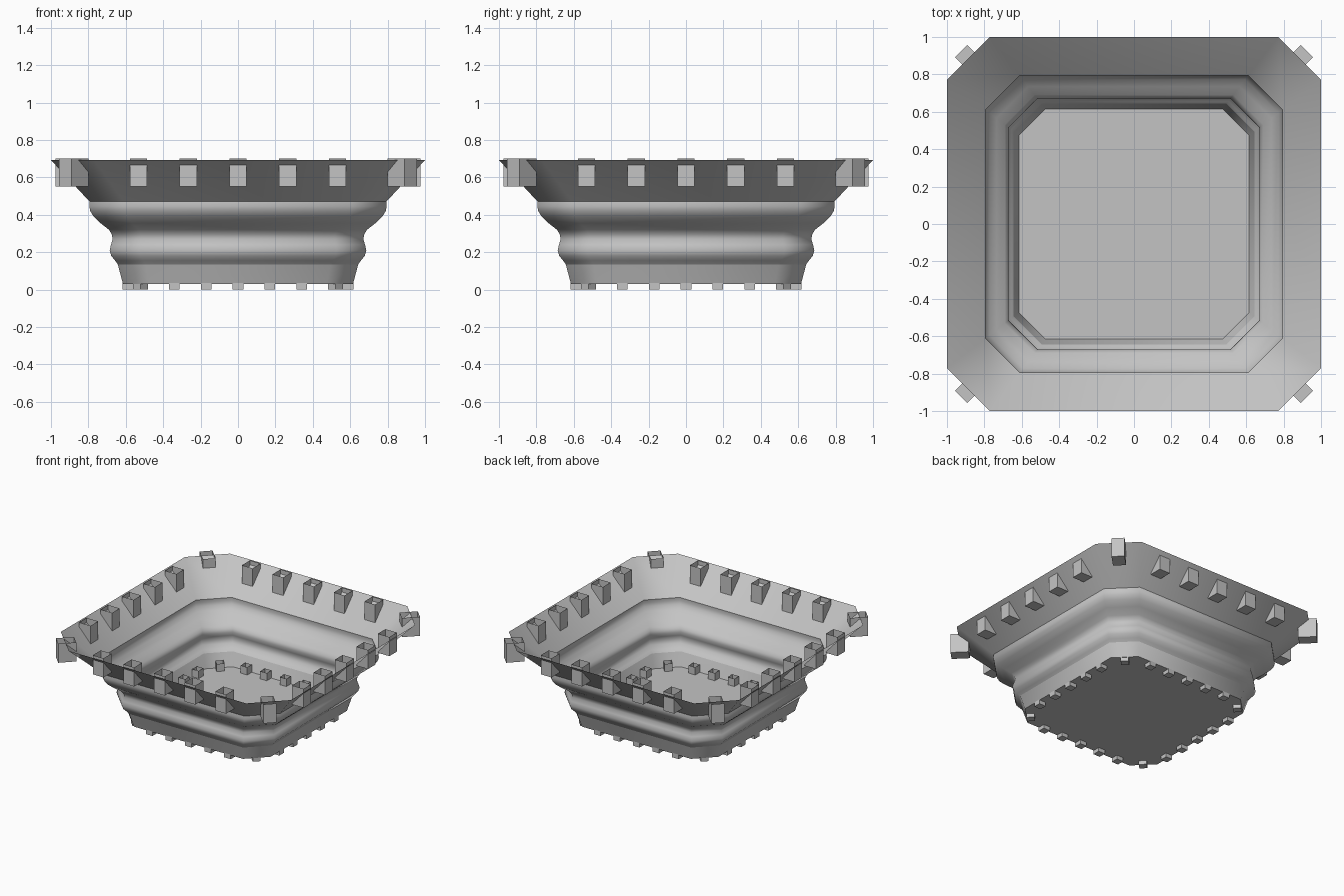
import bpy, bmesh, math
from mathutils import Matrix, Vector

cube = bpy.data.objects.get("Cube")
if cube:
    bpy.data.objects.remove(cube, do_unlink=True)

# One plain stone colour
stone = bpy.data.materials.new("grey stone")
stone.use_nodes = True
colour = (0.55, 0.55, 0.55, 1)
stone.diffuse_color = colour
stone.node_tree.nodes["Principled BSDF"].inputs["Base Color"].default_value = colour


def finish(name, bm):
    mesh = bpy.data.meshes.new(name)
    bm.to_mesh(mesh)
    bm.free()
    mesh.materials.append(stone)
    obj = bpy.data.objects.new(name, mesh)
    bpy.context.collection.objects.link(obj)
    return obj


def ring(bm, half, z):
    """Square with cut corners, counter-clockwise from above."""
    c = half * 0.77
    corners = [(half, -c), (half, c), (c, half), (-c, half),
               (-half, c), (-half, -c), (-c, -half), (c, -half)]
    return [bm.verts.new((x, y, z)) for x, y in corners]


# Bowl: moulded profile (half width, height) swept round the cut square
profile = [(0.615, 0.03), (0.643, 0.135), (0.657, 0.155), (0.678, 0.18),
           (0.686, 0.21), (0.679, 0.24), (0.67, 0.27), (0.675, 0.295),
           (0.69, 0.32), (0.735, 0.355), (0.772, 0.39), (0.79, 0.42),
           (0.795, 0.445), (0.793, 0.47), (1.0, 0.692)]
sharp_levels = {0, 1, 13}
bm = bmesh.new()
rings = [ring(bm, h, z) for h, z in profile]
bm.faces.new(list(reversed(rings[0])))
for low, high in zip(rings, rings[1:]):
    for i in range(8):
        j = (i + 1) % 8
        bm.faces.new((low[i], low[j], high[j], high[i])).smooth = True
for level in sharp_levels:
    loop = rings[level]
    for i in range(8):
        bm.edges.get((loop[i], loop[(i + 1) % 8])).smooth = False
finish("bowl", bm)


def open_block(bm, angle, radius, offset, width, depth, z0, z1):
    """Open-topped box whose centre lies at a radius, turned by an angle."""
    turn = Matrix.Rotation(angle, 4, 'Z')
    place = turn @ Matrix.Translation((radius, offset, (z0 + z1) / 2))
    place = place @ Matrix.Diagonal((depth, width, z1 - z0, 1))
    made = bmesh.ops.create_cube(bm, size=1, matrix=place)
    faces = {f for v in made["verts"] for f in v.link_faces}
    top = max(faces, key=lambda f: f.calc_center_median().z)
    bmesh.ops.delete(bm, geom=[top], context='FACES_ONLY')


def block_set(name, spacing, side_radius, corner_radius, width, depth,
              corner_depth, z0, z1):
    bm = bmesh.new()
    for quarter in range(4):
        angle = quarter * math.pi / 2
        for n in range(-2, 3):
            open_block(bm, angle, side_radius, n * spacing, width, depth, z0, z1)
        open_block(bm, angle + math.pi / 4, corner_radius, 0,
                   width, corner_depth, z0, z1)
    finish(name, bm)


# Blocks piercing the flared rim and the floor
block_set("rim_blocks", 0.266, 0.925, 1.242, 0.093, 0.1, 0.13, 0.55, 0.70)
block_set("floor_blocks", 0.17, 0.588, 0.738, 0.057, 0.057, 0.057, 0.0, 0.09)
